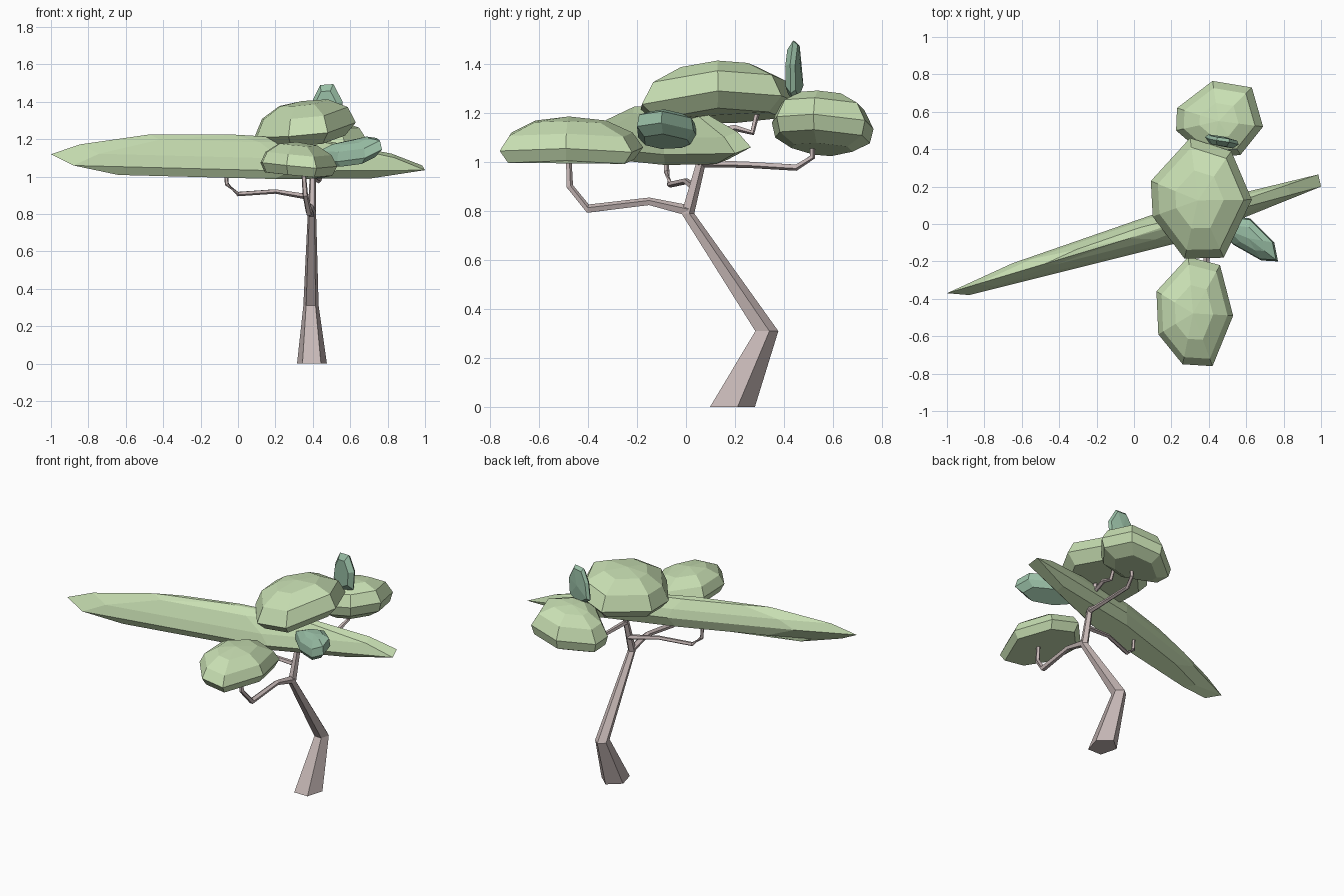
import bpy, bmesh, math
from mathutils import Vector


def material(name, rgb):
    m = bpy.data.materials.new(name)
    m.diffuse_color = (*rgb, 1)
    return m


LEAF = material("leaf", (0.58, 0.74, 0.45))
DARK = material("dark_leaf", (0.32, 0.52, 0.38))
BARK = material("bark", (0.57, 0.48, 0.47))


def loft(name, rings, mat, apex=None):
    """Skin a stack of equal rings; the end is a cap or a fan to the apex."""
    bm = bmesh.new()
    vs = [[bm.verts.new(p) for p in ring] for ring in rings]
    n = len(vs[0])
    for a, b in zip(vs, vs[1:]):
        for i in range(n):
            j = (i + 1) % n
            bm.faces.new((a[i], a[j], b[j], b[i]))
    bm.faces.new(vs[0])
    if apex is None:
        bm.faces.new(vs[-1])
    else:
        top = bm.verts.new(apex)
        for i in range(n):
            bm.faces.new((vs[-1][i], vs[-1][(i + 1) % n], top))
    bmesh.ops.recalc_face_normals(bm, faces=bm.faces)
    me = bpy.data.meshes.new(name)
    bm.to_mesh(me)
    bm.free()
    me.materials.append(mat)
    ob = bpy.data.objects.new(name, me)
    bpy.context.collection.objects.link(ob)


def foliage(name, outline, layers, apex, mat=LEAF, up=(0, 0, 1)):
    """Faceted clump: its outline scaled and shifted along 'up' per layer."""
    pts = [Vector(p) for p in outline]
    c = sum(pts, Vector()) / len(pts)
    up = Vector(up).normalized()
    rings = [[c + (p - c) * s + up * d for p in pts] for s, d in layers]
    loft(name, rings, mat, c + up * apex)


def limb(name, path, radii, sides=5, level=False):
    """Tapered angular tube; level keeps every ring horizontal."""
    pts = [Vector(p) for p in path]
    rings = []
    for i, (p, r) in enumerate(zip(pts, radii)):
        t = (pts[min(i + 1, len(pts) - 1)] - pts[max(i - 1, 0)]).normalized()
        if level:
            u, v = Vector((1, 0, 0)), Vector((0, 1.2, 0))
        else:
            ref = Vector((1, 0, 0)) if abs(t.x) < 0.7 else Vector((0, 1, 0))
            v = t.cross(ref).normalized()
            u = v.cross(t)
        ang = [2 * math.pi * k / sides + 0.3 for k in range(sides)]
        rings.append([p + (u * math.cos(a) + v * math.sin(a)) * r for a in ang])
    loft(name, rings, BARK)


# Trunk and branches
limb("trunk", [(.395, .18, 0), (.39, .325, .31), (.395, .005, .79),
               (.40, .06, 1.0), (.39, .10, 1.17)],
     [.084, .043, .024, .018, .014], level=True)
limb("front_branch", [(.395, .01, .80), (.39, -.15, .838), (.38, -.40, .808),
                      (.36, -.475, .90), (.35, -.48, 1.03)],
     [.024, .017, .019, .015, .012])
limb("back_branch", [(.40, .05, .995), (.41, .25, .99), (.43, .45, .978),
                     (.45, .515, 1.02), (.45, .515, 1.10)],
     [.017, .014, .014, .012, .010])
limb("left_branch", [(.395, .04, .89), (.20, 0, .922), (.0, -.065, .908),
                     (-.06, -.08, .96), (-.065, -.08, 1.03)],
     [.017, .013, .013, .012, .010])
limb("upper_branch", [(.39, .09, 1.12), (.41, .2, 1.14), (.41, .27, 1.12), (.40, .29, 1.20)],
     [.014, .014, .013, .011])

# Long flat canopy
foliage("long_canopy",
        [(-1, -.37, 1.12), (-.88, -.38, 1.06), (.28, -.09, 1.03), (1, .2, 1.035),
         (.985, .265, 1.06), (.10, .05, 1.10), (-.65, -.21, 1.12)],
        [(.72, -.055), (1, 0), (.84, .06), (.46, .13)], .15)

# Rounded clumps
foliage("front_clump",
        [(.29, -.175, 1.06), (.46, -.22, 1.04), (.53, -.49, 1.055), (.42, -.76, 1.045),
         (.26, -.75, 1.06), (.13, -.59, 1.075), (.12, -.36, 1.075)],
        [(.88, -.05), (1, 0), (.86, .06), (.5, .11)], .127)
foliage("top_clump",
        [(.30, .46, 1.26), (.52, .39, 1.29), (.63, .13, 1.31), (.48, -.18, 1.255),
         (.27, -.185, 1.235), (.10, .04, 1.23), (.09, .23, 1.235)],
        [(.8, -.08), (1, -.02), (.85, .07), (.48, .13)], .145)
foliage("back_clump",
        [(.42, .765, 1.13), (.63, .73, 1.165), (.69, .52, 1.19), (.57, .37, 1.18),
         (.40, .35, 1.155), (.225, .5, 1.11), (.23, .62, 1.10)],
        [(.6, -.095), (.93, -.055), (1, .005), (.82, .08), (.45, .125)], .138)

# Darker small clumps
foliage("side_clump",
        [(.77, -.20, 1.165), (.75, -.10, 1.18), (.62, .03, 1.15), (.5, .045, 1.125),
         (.42, 0, 1.105), (.53, -.11, 1.10), (.68, -.195, 1.12)],
        [(.76, -.055), (1, -.02), (.93, .03), (.55, .055)], .06, DARK)
foliage("upright_fin",
        [(.38, .465, 1.30), (.40, .455, 1.41), (.44, .447, 1.49), (.51, .437, 1.495),
         (.56, .425, 1.40), (.55, .427, 1.28), (.47, .44, 1.24)],
        [(.7, -.026), (1, 0), (.85, .018)], .026, DARK, up=(.22, .97, 0))
